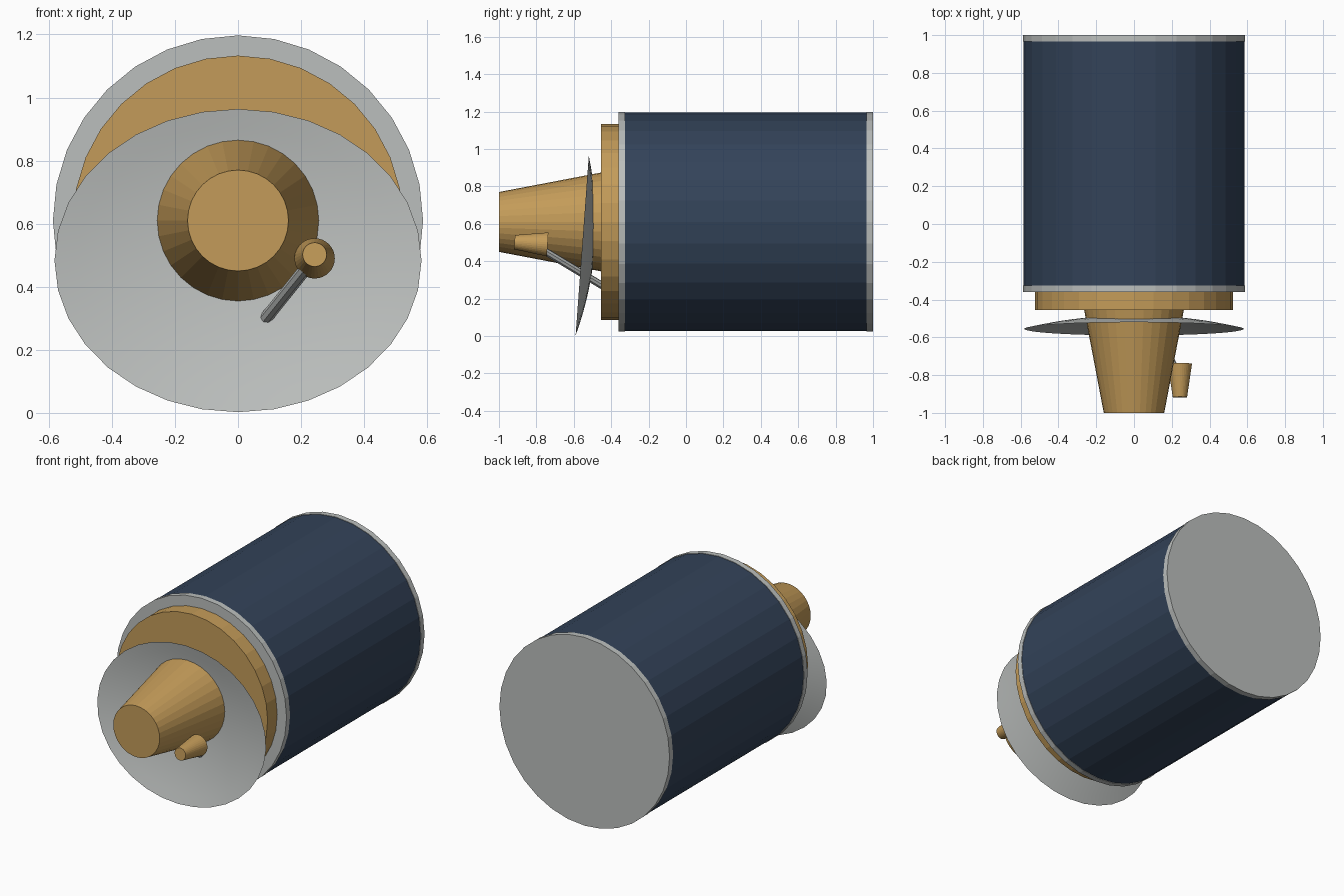
import bpy, bmesh, math
from mathutils import Vector, Matrix

cube = bpy.data.objects.get("Cube")
if cube:
    bpy.data.objects.remove(cube, do_unlink=True)


def material(name, rgb):
    m = bpy.data.materials.new(name)
    m.use_nodes = True
    m.diffuse_color = (*rgb, 1)
    m.node_tree.nodes["Principled BSDF"].inputs["Base Color"].default_value = (*rgb, 1)
    return m


navy = material("navy blue", (0.033, 0.056, 0.1))
grey = material("light grey", (0.5, 0.52, 0.51))
tan = material("tan metal", (0.55, 0.33, 0.1))


def add_object(name, bm, mat):
    bmesh.ops.recalc_face_normals(bm, faces=bm.faces)
    mesh = bpy.data.meshes.new(name)
    bm.to_mesh(mesh)
    bm.free()
    mesh.materials.append(mat)
    obj = bpy.data.objects.new(name, mesh)
    bpy.context.collection.objects.link(obj)
    return obj


def tapered(name, start, end, r_start, r_end, mat, sides=32):
    """Closed cylinder or truncated cone between two points."""
    start, end = Vector(start), Vector(end)
    axis = end - start
    bm = bmesh.new()
    place = Matrix.Translation((start + end) / 2) @ axis.to_track_quat('Z', 'Y').to_matrix().to_4x4()
    bmesh.ops.create_cone(bm, cap_ends=True, segments=sides, radius1=r_start,
                          radius2=r_end, depth=axis.length, matrix=place)
    return add_object(name, bm, mat)


# Coaxial parts from back to front: name, back y, front y, back and front radius
AXIS_Z = 0.61
for name, back, front, r0, r1, mat in [
    ("rear_cap", 1.0, 0.965, 0.587, 0.587, grey),
    ("main_body", 0.965, -0.325, 0.584, 0.584, navy),
    ("front_collar", -0.325, -0.36, 0.587, 0.587, grey),
    ("mounting_disc", -0.36, -0.455, 0.523, 0.523, tan),
    ("main_nozzle", -0.455, -1.0, 0.264, 0.16, tan),
]:
    tapered(name, (0, back, AXIS_Z), (0, front, AXIS_Z), r0, r1, mat)

# Shallow oval dish, open to the front and leaning back a little
DEPTH, RADIUS, RINGS = 0.068, 0.582, 8
bm = bmesh.new()
verts = [bm.verts.new((RADIUS * i / RINGS, 0, DEPTH * ((i / RINGS) ** 2 - 1)))
         for i in range(RINGS + 1)]
edges = [bm.edges.new(pair) for pair in zip(verts, verts[1:])]
bmesh.ops.spin(bm, geom=verts + edges, cent=(0, 0, 0), axis=(0, 0, 1),
               angle=math.tau, steps=32, use_merge=True)
bmesh.ops.remove_doubles(bm, verts=bm.verts, dist=0.0001)
dish = add_object("dish", bm, grey)
dish.location = (0, -0.555, 0.483)
dish.rotation_euler.x = math.radians(85.8)
dish.scale.y = 0.482 / RADIUS
dish.data.shade_smooth()

# Small feed horn carried on a slanted strut
tapered("feed_horn", (0.243, -0.74, 0.49), (0.243, -0.917, 0.502), 0.064, 0.038, tan)
tapered("feed_strut", (0.06, -0.44, 0.265), (0.243, -0.82, 0.493), 0.02, 0.02, grey, 8)
